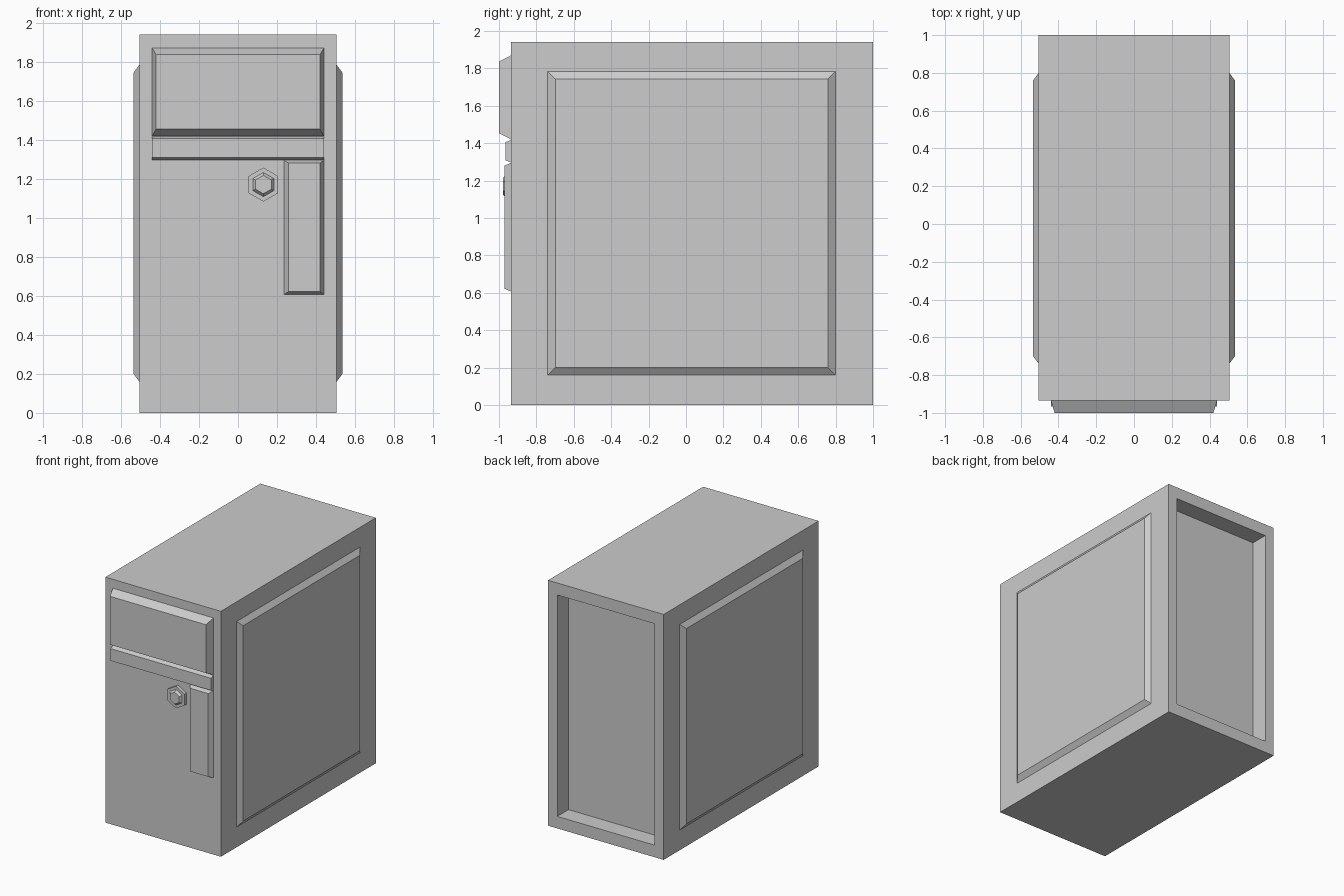
import bpy, bmesh, math
from mathutils import Vector, Matrix

if "Cube" in bpy.data.objects:
    bpy.data.objects.remove(bpy.data.objects["Cube"], do_unlink=True)

grey = bpy.data.materials.new("mid_grey")
grey.use_nodes = True
grey.diffuse_color = (0.604, 0.604, 0.604, 1)
grey.node_tree.nodes["Principled BSDF"].inputs["Base Color"].default_value = grey.diffuse_color

FRONT, BACK = -0.935, 1.0
HALF_W, HEIGHT = 0.505, 1.94


def finish(name, bm):
    bmesh.ops.recalc_face_normals(bm, faces=bm.faces)
    mesh = bpy.data.meshes.new(name)
    bm.to_mesh(mesh)
    bm.free()
    mesh.materials.append(grey)
    obj = bpy.data.objects.new(name, mesh)
    bpy.context.collection.objects.link(obj)
    return obj


def box(bm, lo, hi):
    lo, hi = Vector(lo), Vector(hi)
    mat = Matrix.Translation((lo + hi) / 2) @ Matrix.Diagonal((*(hi - lo), 1))
    return bmesh.ops.create_cube(bm, size=1, matrix=mat)["verts"]


def raised_plate(name, lo, hi, axis, side, bevel):
    """Box whose outer face, on the given side of the axis, is drawn in by bevel."""
    bm = bmesh.new()
    verts = box(bm, lo, hi)
    mid = (Vector(lo) + Vector(hi)) / 2
    for v in verts:
        if (v.co[axis] - mid[axis]) * side > 0:
            for i in range(3):
                if i != axis:
                    v.co[i] -= math.copysign(bevel[i], v.co[i] - mid[i])
    return finish(name, bm)


# Cabinet body with a recessed back
bm = bmesh.new()
box(bm, (-HALF_W, FRONT, 0), (HALF_W, BACK, HEIGHT))
bm.normal_update()
back = max(bm.faces, key=lambda f: f.calc_center_median().y)
bmesh.ops.inset_individual(bm, faces=[back], thickness=0.08, use_even_offset=True)
for v in back.verts:
    v.co.z += math.copysign(0.015, HEIGHT / 2 - v.co.z)
floor = bmesh.ops.extrude_discrete_faces(bm, faces=[back])["faces"][0]
bmesh.ops.translate(bm, verts=floor.verts, vec=(0, -0.14, 0))
finish("cabinet_body", bm)

# Raised side panels, rooted slightly inside the body
for name, s in (("left_side_panel", 1), ("right_side_panel", -1)):
    xs = sorted((s * (HALF_W - 0.01), s * 0.535))
    raised_plate(name, (xs[0], -0.753, 0.146), (xs[1], 0.813, 1.798), 0, s, (0, 0.054, 0.054))

# Front plates: large upper panel, strip below it, tall handle plate
raised_plate("upper_front_panel", (-0.44, -1.0, 1.42), (0.44, FRONT, 1.87), 1, -1, (0.02, 0, 0.034))
raised_plate("front_strip", (-0.44, -0.966, 1.297), (0.44, FRONT, 1.417), 1, -1, (0, 0, 0.012))
raised_plate("handle_plate", (0.237, -0.97, 0.607), (0.44, FRONT, 1.295), 1, -1, (0.021, 0, 0.015))

# Hexagonal lock: flat flange with a tapered cap
for name, r1, r2, y1, y2 in (("lock_flange", 0.087, 0.087, FRONT, -0.961),
                             ("lock_cap", 0.062, 0.047, -0.961, -0.978)):
    bm = bmesh.new()
    mat = (Matrix.Translation((0.13, (y1 + y2) / 2, 1.17))
           @ Matrix.Rotation(math.pi / 2, 4, "X"))
    bmesh.ops.create_cone(bm, cap_ends=True, segments=6, radius1=r1, radius2=r2,
                          depth=y1 - y2, matrix=mat)
    finish(name, bm)
